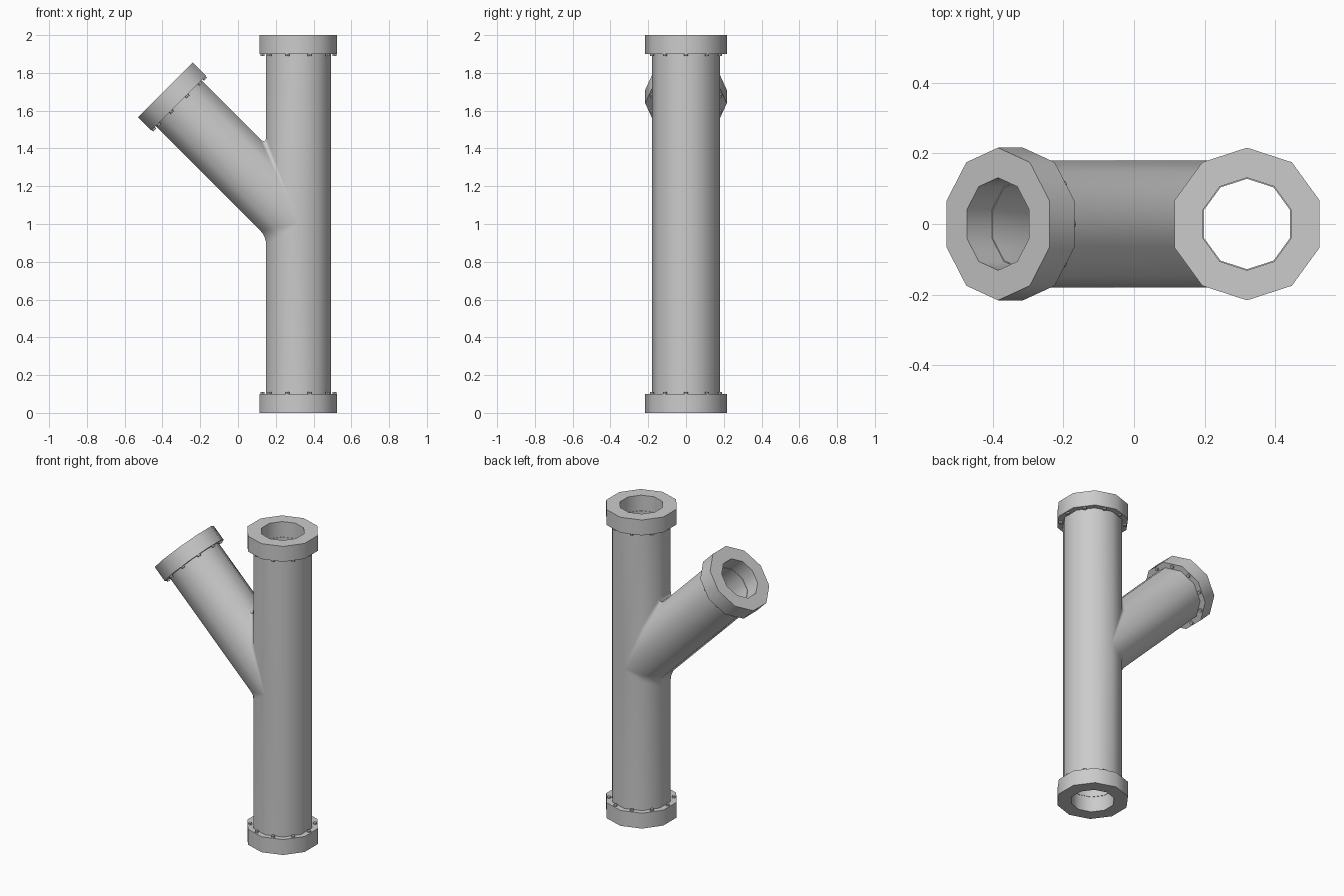
import bpy, bmesh, math
from mathutils import Vector

cube = bpy.data.objects.get("Cube")
if cube:
    bpy.data.objects.remove(cube, do_unlink=True)

SIDES = 10
JOINT = Vector((0.32, 0, 1.005))      # where the two pipe axes cross
UP, DOWN = Vector((0, 0, 1)), Vector((0, 0, -1))
BRANCH = Vector((-1, 0, 1)).normalized()
THICK = 0.1                           # flange thickness
REACH = [(UP, 2 - JOINT.z), (DOWN, JOINT.z), (BRANCH, 0.997)]

grey = bpy.data.materials.new("pipe grey")
grey.use_nodes = True
colour = (0.6, 0.6, 0.6, 1)
grey.diffuse_color = colour
grey.node_tree.nodes["Principled BSDF"].inputs["Base Color"].default_value = colour


def finish(bm, name):
    bmesh.ops.remove_doubles(bm, verts=bm.verts, dist=0.0001)
    bmesh.ops.recalc_face_normals(bm, faces=bm.faces)
    mesh = bpy.data.meshes.new(name)
    bm.to_mesh(mesh)
    bm.free()
    mesh.materials.append(grey)
    obj = bpy.data.objects.new(name, mesh)
    bpy.context.collection.objects.link(obj)
    bpy.ops.object.select_all(action='DESELECT')
    obj.select_set(True)
    bpy.context.view_layer.objects.active = obj
    bpy.ops.object.shade_smooth_by_angle(angle=math.radians(42))
    return obj


def skin(bm, columns):
    """Quads between neighbouring columns of points."""
    cols = [[bm.verts.new(p) for p in c] for c in columns]
    for a, b in zip(cols, cols[1:]):
        for i in range(len(a) - 1):
            bm.faces.new((a[i], a[i + 1], b[i + 1], b[i]))


def section(radius, k):
    a = math.pi / 2 + k * math.tau / SIDES
    return radius * math.cos(a), radius * math.sin(a)


def side_of(axis):
    return Vector((axis.z, 0, -axis.x))


def end_point(axis, reach, radius, k):
    u, y = section(radius, k)
    return JOINT + axis * (reach - THICK) + side_of(axis) * u + Vector((0, y, 0))


def fillet(corner, d1, d2, size):
    """Rounded path from arm d1 to arm d2 through a corner."""
    steps = [i / 4 for i in range(5)]
    return [corner + d1 * size * (1 - t) ** 2 + d2 * size * t ** 2 for t in steps]


def wall(bm, radius, round_size):
    (up, lu), (down, ld), (br, lb) = REACH
    right, lower, upper = [], [], []
    for k in range(SIDES // 2 + 1):
        u, y = section(radius, k)
        w, y_vec = abs(u), Vector((0, y, 0))
        size = round_size * w / radius
        top = JOINT + up * (lu - THICK) + y_vec
        bottom = JOINT + down * (ld - THICK) + y_vec
        tip = JOINT + br * (lb - THICK) + y_vec
        out = Vector((w, 0, 0))
        # Far side of the main pipe
        right.append([bottom + out, JOINT + y_vec + out, top + out])
        # Lower and upper halves of the branch, mitred into the main pipe
        low = JOINT + y_vec + Vector((-w, 0, w * (1 - math.sqrt(2))))
        high = JOINT + y_vec + Vector((-w, 0, w * (1 + math.sqrt(2))))
        across = side_of(br) * w
        lower.append([bottom - out] + fillet(low, down, br, size) + [tip - across])
        upper.append([tip + across] + fillet(high, br, up, size) + [top - out])
    for strip in (right, lower, upper):
        skin(bm, strip)


# Y-shaped pipe with outer and inner walls
OUTER, BORE = 0.18, 0.128
bm = bmesh.new()
wall(bm, OUTER, 0.048)
wall(bm, BORE, 0)
for axis, reach in REACH:
    skin(bm, [[end_point(axis, reach, r, k) for r in (OUTER, BORE)]
              for k in range(SIDES + 1)])
finish(bm, "wye_pipe")


def flange(name, axis, reach):
    bm = bmesh.new()
    profile = [(0.216, 0), (0.216, THICK), (0.131, THICK), (0.131, 0), (0.216, 0)]
    skin(bm, [[end_point(axis, reach, r, k) + axis * h for r, h in profile]
              for k in range(SIDES + 1)])
    finish(bm, name + "_flange")


def bolts(name, axis, reach):
    """Small bolt heads on the inward face, one per flange side."""
    bm = bmesh.new()
    turn = axis.to_track_quat('Z', 'Y').to_matrix().to_4x4()
    for k in range(SIDES):
        m = turn.copy()
        m.translation = end_point(axis, reach, 0.19, k + 0.5) - axis * 0.003
        bmesh.ops.create_cone(bm, cap_ends=True, segments=8, radius1=0.011,
                              radius2=0.011, depth=0.016, matrix=m)
    finish(bm, name + "_bolts")


for name, (axis, reach) in zip(("top", "bottom", "branch"), REACH):
    flange(name, axis, reach)
    bolts(name, axis, reach)
